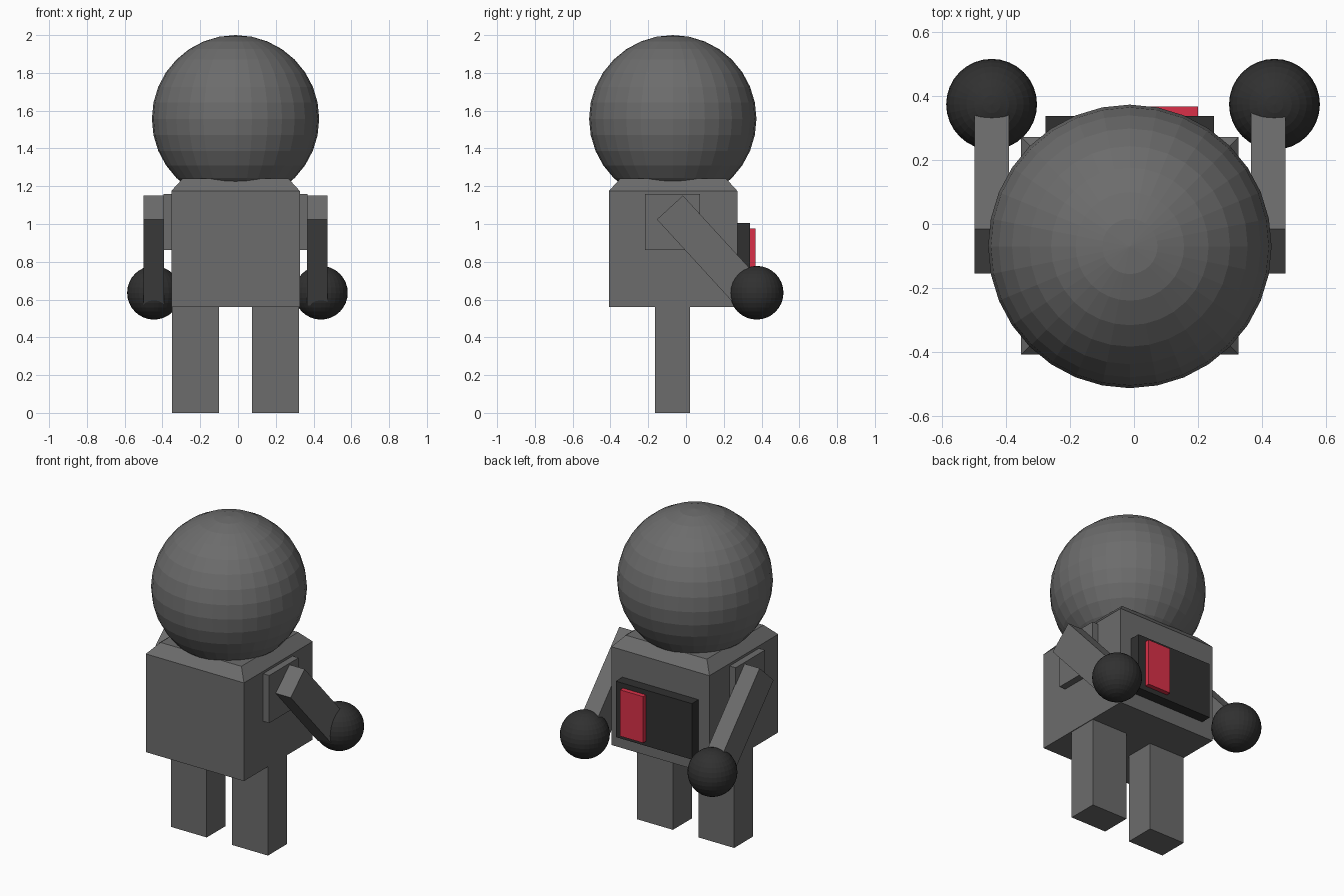
import bpy, bmesh, math
from mathutils import Vector

if "Cube" in bpy.data.objects:
    bpy.data.objects.remove(bpy.data.objects["Cube"])


def material(name, rgb):
    m = bpy.data.materials.new(name)
    m.diffuse_color = (*rgb, 1)
    m.use_nodes = True
    m.node_tree.nodes["Principled BSDF"].inputs["Base Color"].default_value = m.diffuse_color
    return m


GREY = material("grey", (0.15, 0.15, 0.15))
BLACK = material("charcoal", (0.03, 0.03, 0.03))
RED = material("red", (0.70, 0.03, 0.065))
CX = -0.013  # mirror line of the figure


def add(name, bm, mat):
    me = bpy.data.meshes.new(name)
    bm.to_mesh(me)
    bm.free()
    me.materials.append(mat)
    ob = bpy.data.objects.new(name, me)
    bpy.context.collection.objects.link(ob)
    return ob


def box(name, x, y, z, mat):
    bm = bmesh.new()
    bmesh.ops.create_cube(bm, size=1)
    for v in bm.verts:
        v.co = Vector([(a + b) / 2 + c * (b - a) for (a, b), c in zip((x, y, z), v.co)])
    return add(name, bm, mat)


def ball(name, centre, r, mat):
    bm = bmesh.new()
    bmesh.ops.create_uvsphere(bm, u_segments=32, v_segments=16, radius=r)
    ob = add(name, bm, mat)
    ob.location = centre
    return ob


# Torso: block whose top face is pulled up and inwards to a sloped shoulder
bm = bmesh.new()
bmesh.ops.create_cube(bm, size=1)
for v in bm.verts:
    v.co = Vector((CX + v.co.x * 0.68, -0.068 + v.co.y * 0.68, 0.8675 + v.co.z * 0.615))
top = max(bm.faces, key=lambda f: f.calc_center_median().z)
new = bmesh.ops.extrude_discrete_faces(bm, faces=[top])["faces"][0]
mid = new.calc_center_median()
for v in new.verts:
    v.co = mid + (v.co - mid) * 0.825 + Vector((0, 0, 0.065))
add("torso", bm, GREY)

# Head
ball("head", (CX, -0.07, 1.557), 0.443, GREY)

# Backpack and its red panel
box("backpack", (-0.277, 0.25), (0.265, 0.338), (0.655, 1.005), BLACK)
box("backpack_panel", (0.04, 0.20), (0.33, 0.367), (0.685, 0.975), RED)

# Limbs on both sides
for side, s in (("left", -1), ("right", 1)):
    def span(a, b):
        return sorted((CX + s * a, CX + s * b))

    box(side + "_leg", span(0.088, 0.336), (-0.165, 0.022), (0, 0.57), GREY)
    box(side + "_shoulder", span(0.33, 0.382), (-0.218, 0.073), (0.862, 1.16), GREY)
    # Arm hangs from its upper end, swung backwards into the hand
    arm = box(side + "_arm", (-0.054, 0.054), (-0.0935, 0.0935), (-0.62, 0), GREY)
    arm.location = (CX + s * 0.432, -0.085, 1.0875)
    arm.rotation_euler.x = math.radians(42.5)
    ball(side + "_hand", (CX + 0.01 + s * 0.442, 0.374, 0.636), 0.142, BLACK)
